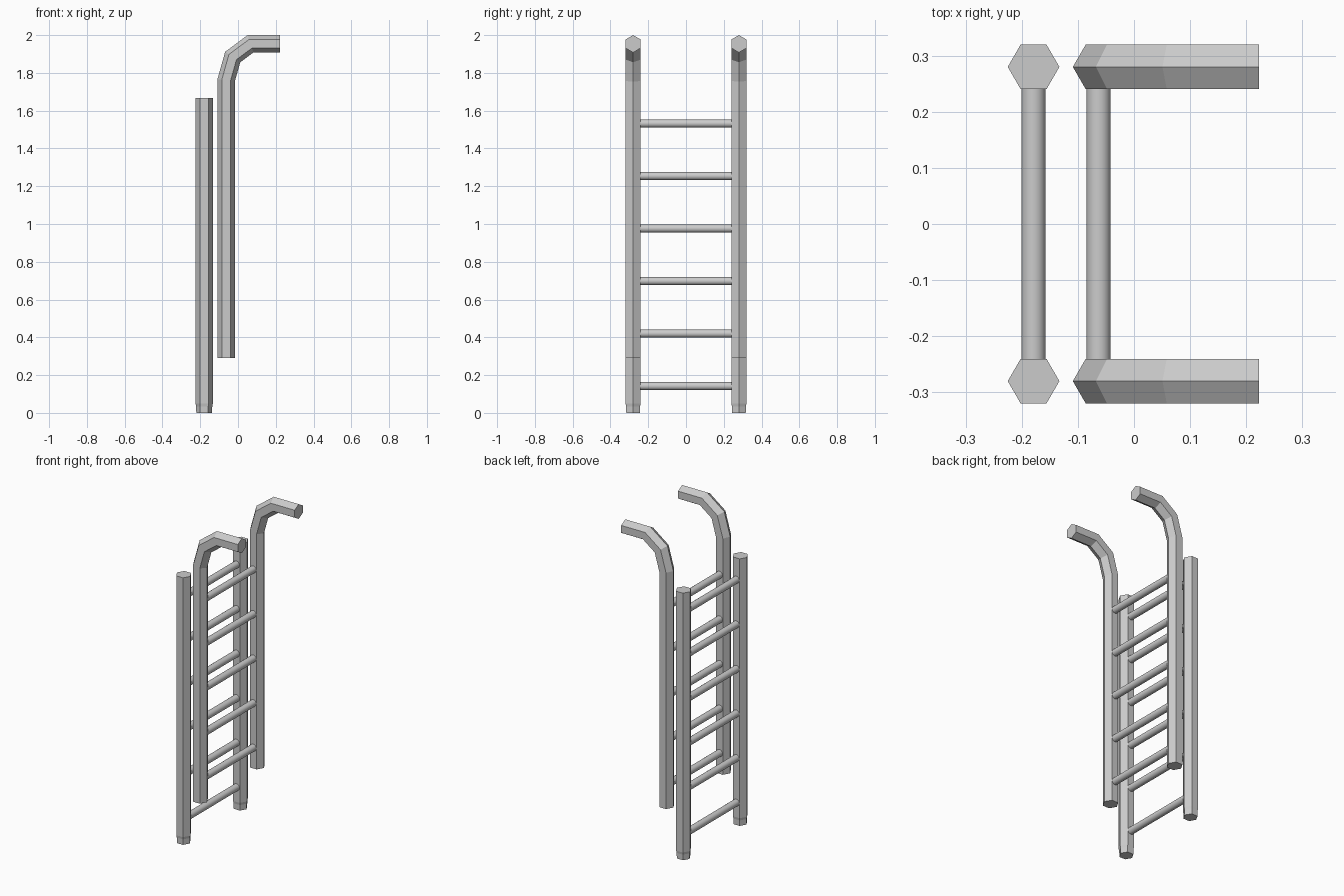
import bpy, bmesh, math
from mathutils import Vector

if "Cube" in bpy.data.objects:
    bpy.data.objects.remove(bpy.data.objects["Cube"])

R = 0.046            # hexagonal rail radius
RUNG_R = 0.0215
SIDE_Y = 0.28
LOWER_X, UPPER_X = -0.179, -0.063


def hex_tube(name, path, radii, y):
    """Sweep a mitred hexagon along an (x, z) path lying in a plane of constant y."""
    pts = [Vector(p) for p in path]
    bm = bmesh.new()
    rings = []
    for i, p in enumerate(pts):
        t_in = (p - pts[i - 1]).normalized() if i else (pts[1] - p).normalized()
        t_out = (pts[i + 1] - p).normalized() if i < len(pts) - 1 else t_in
        t = (t_in + t_out).normalized()
        n = Vector((t.y, -t.x)) / t.dot(t_in)      # mitred in-plane normal
        ring = []
        for k in range(6):
            a = math.tau * k / 6
            q = p + n * radii[i] * math.cos(a)
            ring.append(bm.verts.new((q.x, y + radii[i] * math.sin(a), q.y)))
        rings.append(ring)
    for a, b in zip(rings, rings[1:]):
        for k in range(6):
            j = (k + 1) % 6
            bm.faces.new((a[k], a[j], b[j], b[k]))
    bm.faces.new(rings[0])
    bm.faces.new(rings[-1])
    bmesh.ops.recalc_face_normals(bm, faces=bm.faces)
    me = bpy.data.meshes.new(name)
    bm.to_mesh(me)
    bm.free()
    ob = bpy.data.objects.new(name, me)
    bpy.context.collection.objects.link(ob)
    return ob


def rung(name, x, z):
    bpy.ops.mesh.primitive_cylinder_add(vertices=24, radius=RUNG_R, depth=2 * SIDE_Y - 0.07,
                                        location=(x, 0, z), rotation=(math.pi / 2, 0, 0))
    bpy.context.object.name = name
    bpy.ops.object.shade_smooth_by_angle(angle=math.radians(40))


for side, y in (("left", -SIDE_Y), ("right", SIDE_Y)):
    # straight rail with a slightly tapered foot
    hex_tube(f"lower_rail_{side}",
             [(LOWER_X, 0), (LOWER_X, 0.035), (LOWER_X, 0.05), (LOWER_X, 1.668)],
             [R * 0.91, R * 0.93, R, R], y)
    # sliding rail with a hooked top
    hex_tube(f"hooked_rail_{side}",
             [(UPPER_X, 0.29), (UPPER_X, 1.76), (-0.028, 1.884), (0.066, 1.954), (0.223, 1.954)],
             [R] * 5, y)

# rungs of both sections; the lower section has one more at the bottom
for i in range(6):
    z = 0.142 + 0.278 * i
    rung(f"lower_rung_{i + 1}", LOWER_X, z)
    if i:
        rung(f"upper_rung_{i}", UPPER_X, z)
